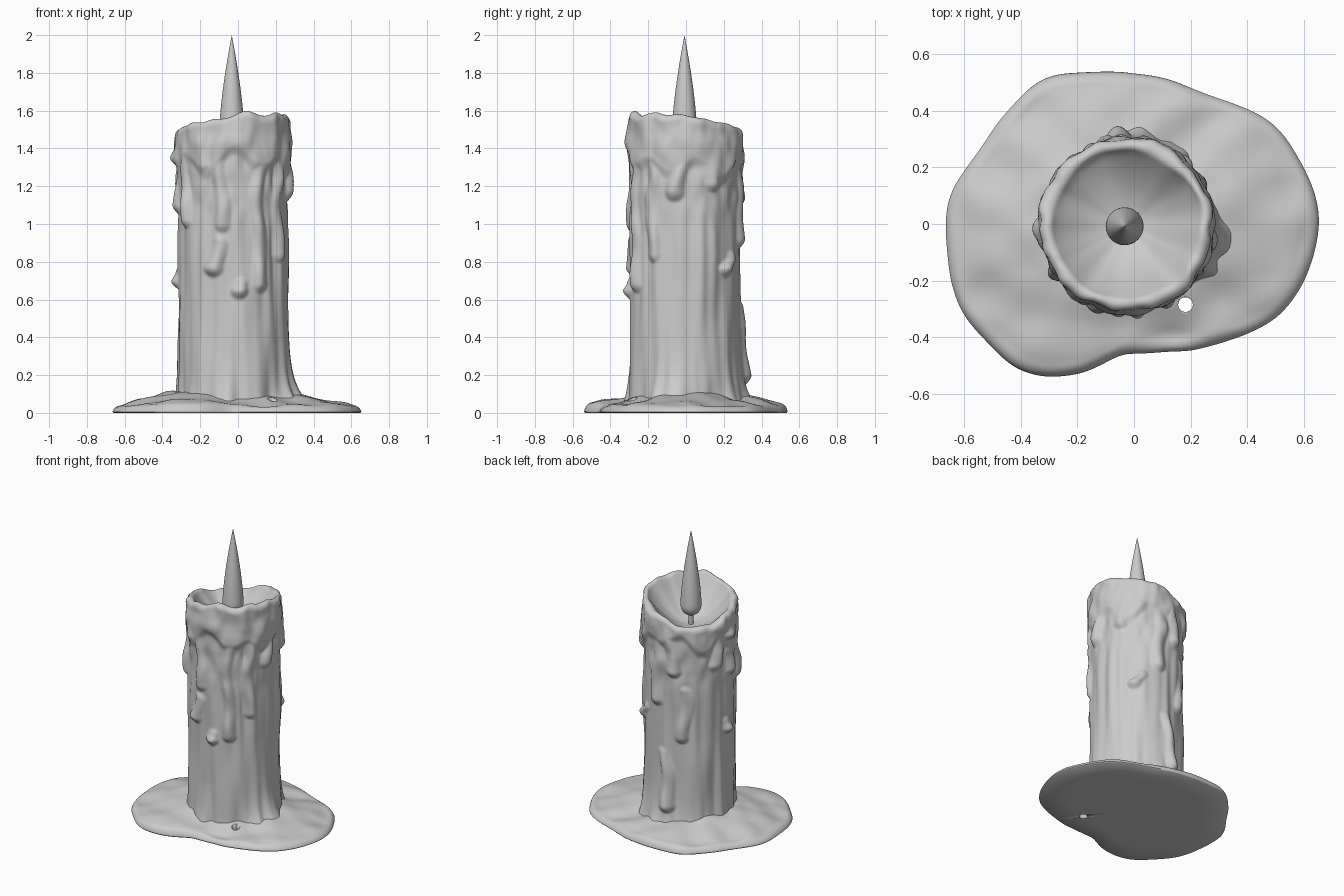
import bpy, bmesh, math, random
from mathutils import Vector, noise

if "Cube" in bpy.data.objects:
    bpy.data.objects.remove(bpy.data.objects["Cube"])

random.seed(4)
CX, CY, R, N = -0.025, -0.005, 0.290, 192
ANG = [360 * i / N for i in range(N)]


def cosd(a):
    return math.cos(math.radians(a))


def sind(a):
    return math.sin(math.radians(a))


def turn(a):
    return (a + 180) % 360 - 180


def gauss(a, mid, width):
    return math.exp(-(turn(a - mid) / width) ** 2)


def smooth(e0, e1, x):
    t = min(1, max(0, (x - e0) / (e1 - e0)))
    return t * t * (3 - 2 * t)


def bumps(x, y, z):
    return noise.noise(Vector((x, y, z)))


def periodic(keys, a):
    """Catmull-Rom through evenly spaced values around the circle."""
    n = len(keys)
    f = (a % 360) / 360 * n
    i, t = int(f), f - int(f)
    p0, p1, p2, p3 = (keys[(i + k) % n] for k in (-1, 0, 1, 2))
    return p1 + 0.5 * t * (p2 - p0 + t * (2 * p0 - 5 * p1 + 4 * p2 - p3
                                          + t * (3 * (p1 - p2) + p3 - p0)))


def polar(a, r, z, x=CX, y=CY):
    return (x + r * cosd(a), y + r * sind(a), z)


def ring_mesh(name, rows):
    """Skin a list of closed rings into a smooth capped object."""
    bm = bmesh.new()
    vs = [[bm.verts.new(p) for p in row] for row in rows]
    n = len(rows[0])
    for lo, hi in zip(vs, vs[1:]):
        for i in range(n):
            j = (i + 1) % n
            bm.faces.new((lo[i], lo[j], hi[j], hi[i]))
    bm.faces.new(vs[0][::-1])
    bm.faces.new(vs[-1])
    bmesh.ops.recalc_face_normals(bm, faces=bm.faces)
    me = bpy.data.meshes.new(name)
    bm.to_mesh(me)
    bm.free()
    ob = bpy.data.objects.new(name, me)
    bpy.context.collection.objects.link(ob)
    bpy.ops.object.select_all(action='DESELECT')
    bpy.context.view_layer.objects.active = ob
    ob.select_set(True)
    bpy.ops.object.shade_smooth_by_angle(angle=math.radians(60))
    return ob


def lathe(name, profile, x, y, n=32):
    return ring_mesh(name, [[polar(360 * i / n, r, z, x, y) for i in range(n)]
                            for r, z in profile])


# Drips: angle at the tip, top z, tip z; width, thickness and lean are varied
DRIPS = [(a, top, tip, random.uniform(.045, .055), random.uniform(.032, .046),
          random.uniform(-8, 8)) for a, top, tip in (
    (-120, 1.45, 1.31), (-101, 1.32, 1.0), (-111, .9, .77), (-61, 1.42, .68),
    (-35, 1.4, .84), (-11, 1.35, 1.17), (30, 1.35, 1.22), (47, .82, .77),
    (79, 1.42, .92), (105, 1.42, 1.14), (115, 1.0, .68), (97, .55, .2),
    (160, 1.4, 1.17), (182, 1.42, 1.36), (187, 1.22, 1.1), (180, .74, .7),
    (213, 1.38, 1.02), (-84, .68, .65))]


def drip_height(a, z):
    best = 0.0
    for tip_a, top, tip, w, h, lean in DRIPS:
        t = min(1, max(0, (top - z) / (top - tip)))
        mid = tip_a + (lean + 5 * math.sin(z * 14 + tip_a)) * (1 - t)
        dx = math.radians(turn(a - mid)) * R
        dz = z - (top + (tip - top) * t)
        swell = .85 + .15 * math.sin(z * 25 + tip_a)
        q = (dx * dx + dz * dz) / (w * (.8 + .2 * t)) ** 2
        if q < 1:
            best = max(best, h * swell * (.45 + .55 * t) * (1 - q) ** 1.15)
    return best


def side_radius(a, z):
    c, s = cosd(a), sind(a)
    edge = 1.32 + .04 * sind(7 * a) + .03 * sind(4 * a + 60) - .07 * gauss(a, 15, 35)
    curtain = .02 * smooth(edge - .03, edge + .04, z) * (1 - .3 * smooth(1.42, 1.5, z))
    wobble = .010 * bumps(c * 2.5, s * 2.5, z * 3)
    lumps = .014 * bumps(c * 5, s * 5, z * 8) * smooth(.9, 1.25, z)
    folds = .016 * bumps(c * 5, s * 5, z * 1.2 + 9) * (1 - smooth(.9, 1.3, z))
    flare = .035 + .15 * gauss(a, -12, 22) + .05 * gauss(a, 85, 30)
    flare *= 1 + .9 * bumps(c * 4, s * 4, 5)
    flare *= (1 - .8 * gauss(a, -54, 14)) * math.exp(-z / .11)
    return R + wobble + lumps + folds + flare + max(curtain, drip_height(a, z))


def rim_z(a):
    return (1.535 + .05 * cosd(a + 45) - .05 * gauss(a, 135, 32)
            + .03 * bumps(cosd(a) * 2.2, sind(a) * 2.2, 7))


def bowl_radius(a):
    return .25 + .02 * bumps(cosd(a) * 1.5, sind(a) * 1.5, 2)


# Candle body: dripping side, rounded rim, melted bowl
rows = []
for k in range(141):
    heights = [.01 + (rim_z(a) - .045) * k / 140 for a in ANG]
    rows.append([polar(a, side_radius(a, z), z) for a, z in zip(ANG, heights)])
for k in range(1, 9):
    th, row = 150 * k / 8, []
    for a in ANG:
        z = rim_z(a) - .035
        ro, ri = side_radius(a, z), bowl_radius(a)
        row.append(polar(a, (ro + ri) / 2 + (ro - ri) / 2 * cosd(th), z + .035 * sind(th)))
    rows.append(row)
for k in range(1, 15):
    f = 1 - k / 14.5
    rows.append([polar(a, bowl_radius(a) * f, 1.345 + (rim_z(a) - 1.368) * f ** 2)
                 for a in ANG])
ring_mesh("candle_body", rows)

# Wax puddle: outline radius every 30 degrees, counter-clockwise from +x
OUTLINE = [.678, .635, .55, .54, .585, .585, .64, .65, .615, .455, .50, .62]


def outline(a):
    return periodic(OUTLINE, a) + .014 * bumps(cosd(a) * 3, sind(a) * 3, 1)


def puddle_z(a, r, edge):
    d = edge - r
    lip = .04 + .015 * gauss(a, 245, 25) + .015 * gauss(a, 100, 30)
    z = lip * math.sqrt(max(0, 1 - max(0, 1 - d / .05) ** 2))
    slope = .20 + .14 * gauss(a, 170, 45) - .08 * gauss(a, 240, 30)
    z += min(.075, slope * max(0, d - .05))
    z += .026 * bumps(cosd(a) * r * 6, sind(a) * r * 6, 3) * smooth(0, .08, d)
    return max(.006, z)


rows = [[polar(a, f * outline(a), 0) for a in ANG] for f in (.1, .4, .7, .99)]
for k in range(25):
    row = []
    for a in ANG:
        e = outline(a)
        r = e + (.2 - e) * (k / 24) ** 1.8
        row.append(polar(a, r, puddle_z(a, r, e)))
    rows.append(row)
puddle = ring_mesh("wax_puddle", rows)

# Small gap in the puddle beside the body
cutter = lathe("gap_cutter", [(.026, -.1), (.026, .3)], .182, -.285, 20)
cutter.hide_render = True
mod = puddle.modifiers.new("gap", 'BOOLEAN')
mod.operation = 'DIFFERENCE'
mod.object = cutter
bpy.context.view_layer.objects.active = puddle
bpy.ops.object.modifier_apply(modifier=mod.name)
bpy.data.objects.remove(cutter)

# Wick and flame: round bottom, long taper to a blunt tip
lathe("wick", [(.015, 1.33), (.015, 1.45)], -.033, -.008, 16)
flame = []
for k in range(25):
    s = .002 + .996 * (k / 24) ** 1.4
    if s < .12:
        w = math.sqrt(1 - (1 - s / .12) ** 2)
    else:
        w = 1 - ((s - .12) / .88) ** 1.5
    flame.append((.067 * w, 1.408 + .592 * s))
lathe("flame", flame, -.033, -.008)
